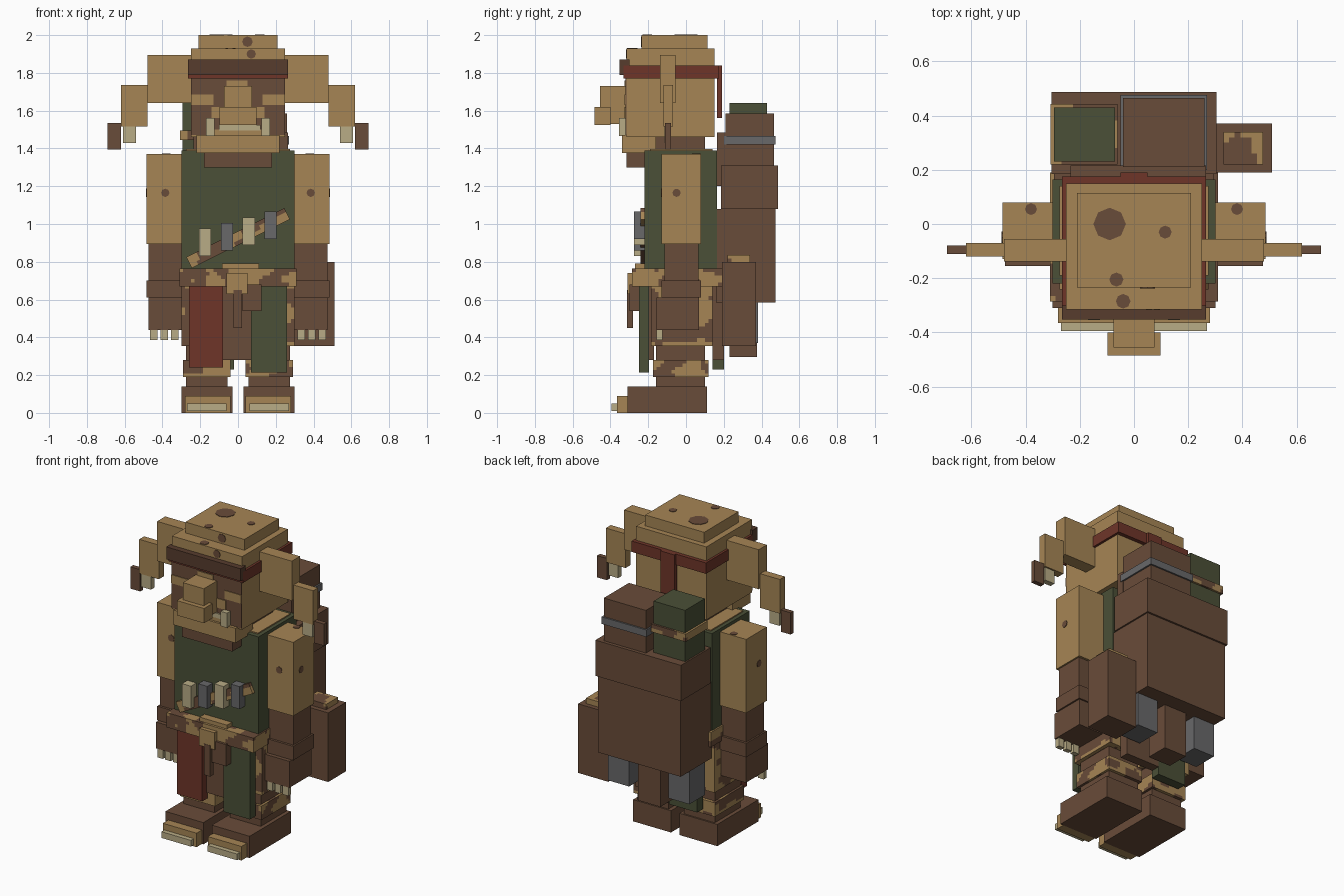
import bpy, bmesh, math
from mathutils import Vector, Matrix, noise


def material(name, rgb):
    m = bpy.data.materials.new(name)
    m.diffuse_color = (*rgb, 1)
    return m


TAN = material("tan", (0.38, 0.235, 0.09))
BROWN = material("brown", (0.141, 0.072, 0.041))
DARK = material("dark_brown", (0.095, 0.045, 0.027))
GREEN = material("green", (0.069, 0.08, 0.038))
RED = material("red", (0.156, 0.036, 0.022))
GREY = material("grey", (0.138, 0.138, 0.142))
BONE = material("bone", (0.485, 0.413, 0.238))


def finish(bm, name, mats):
    me = bpy.data.meshes.new(name)
    bm.to_mesh(me)
    bm.free()
    for m in mats:
        me.materials.append(m)
    ob = bpy.data.objects.new(name, me)
    bpy.context.collection.objects.link(ob)
    return ob


def box(name, mat, x, y, z, camo=None, level=0.08):
    """Box from (min, max) ranges; camo adds a second colour in blotches."""
    bm = bmesh.new()
    lo, hi = Vector((x[0], y[0], z[0])), Vector((x[1], y[1], z[1]))
    size = hi - lo
    bmesh.ops.create_cube(bm, size=1, matrix=Matrix.Translation((lo + hi) / 2) @ Matrix.Diagonal((*size, 1)))
    if camo:
        for a in range(3):
            no = Vector([float(i == a) for i in range(3)])
            n = max(1, round(size[a] / 0.02))
            for i in range(1, n):
                bmesh.ops.bisect_plane(bm, geom=bm.verts[:] + bm.edges[:] + bm.faces[:],
                                       plane_co=lo + no * size[a] * i / n, plane_no=no)
        for f in bm.faces:
            p = f.calc_center_median()
            f.material_index = int(noise.noise(Vector((p.x * 9, p.y * 9 + 3.3, p.z * 13))) > level)
    return finish(bm, name, [mat, camo] if camo else [mat])


def pair(name, mat, x, y, z, **kw):
    box("left_" + name, mat, (-x[1], -x[0]), y, z, **kw)
    box("right_" + name, mat, x, y, z, **kw)


def spot(name, co, radius, axis):
    """Thin eight-sided skin spot facing along an axis."""
    bm = bmesh.new()
    rot = Vector((0, 0, 1)).rotation_difference(Vector(axis)).to_matrix().to_4x4()
    bmesh.ops.create_cone(bm, cap_ends=True, segments=8, radius1=radius, radius2=radius,
                          depth=0.006, matrix=Matrix.Translation(co) @ rot)
    finish(bm, name, [BROWN])


# Feet and legs
pair("foot", BROWN, (0.03, 0.30), (-0.31, 0.11), (0, 0.14))
pair("toe", TAN, (0.04, 0.28), (-0.365, -0.31), (0, 0.09))
pair("toenail", BONE, (0.06, 0.27), (-0.395, -0.365), (0.01, 0.05))
pair("shin", BROWN, (0.055, 0.275), (-0.16, 0.10), (0.14, 0.40))
pair("shin_wrap", TAN, (0.04, 0.29), (-0.175, 0.12), (0.19, 0.28), camo=BROWN)
pair("thigh", TAN, (0.02, 0.30), (-0.185, 0.14), (0.355, 0.68), camo=BROWN)

# Hanging cloths
box("front_brown_cloth", BROWN, (-0.10, 0.09), (-0.205, -0.17), (0.28, 0.68))
box("front_red_cloth", RED, (-0.26, -0.08), (-0.25, -0.195), (0.24, 0.68))
box("front_green_cloth", GREEN, (0.07, 0.26), (-0.25, -0.195), (0.215, 0.68))
box("back_green_cloth", GREEN, (-0.22, -0.02), (0.14, 0.20), (0.23, 0.68))
box("back_brown_cloth", BROWN, (-0.02, 0.22), (0.14, 0.20), (0.28, 0.68))

# Belt with knot and pouch
box("belt", TAN, (-0.31, 0.31), (-0.285, 0.19), (0.67, 0.765), camo=BROWN, level=0.0)
box("belt_knot", TAN, (-0.06, 0.05), (-0.31, -0.27), (0.63, 0.74))
box("belt_knot_top", TAN, (-0.085, 0.11), (-0.27, -0.21), (0.75, 0.79))
box("belt_tail", BROWN, (-0.025, 0.02), (-0.312, -0.28), (0.45, 0.65))
box("belt_pouch", BROWN, (0.025, 0.125), (-0.30, -0.25), (0.54, 0.68))

# Torso, bandolier and vials
box("torso", GREEN, (-0.30, 0.30), (-0.22, 0.165), (0.76, 1.39))
box("collar", TAN, (-0.275, 0.275), (-0.19, 0.14), (1.39, 1.397))
strap = box("bandolier", TAN, (-0.29, 0.29), (-0.012, 0.012), (-0.033, 0.033), camo=BROWN, level=0.0)
strap.rotation_euler = (0, -math.radians(26.5), 0)
strap.location = (0, -0.23, 0.925)
for i in range(4):
    x, z = -0.175 + i * 0.116, 0.83 + i * 0.03
    box("vial_%d" % (i + 1), GREY if i % 2 else BONE, (x - 0.032, x + 0.032), (-0.275, -0.22), (z, z + 0.145))

# Arms
pair("upper_arm", TAN, (0.30, 0.485), (-0.13, 0.08), (0.895, 1.37))
pair("forearm", BROWN, (0.30, 0.475), (-0.115, 0.065), (0.60, 0.895))
pair("wrist_cuff", BROWN, (0.27, 0.485), (-0.13, 0.08), (0.61, 0.70))
pair("hand", BROWN, (0.28, 0.475), (-0.155, 0.07), (0.44, 0.61))
for i in range(3):
    x = 0.315 + i * 0.056
    pair("fingernail_%d" % (i + 1), BONE, (x, x + 0.04), (-0.155, -0.125), (0.385, 0.44))
for s in (-1, 1):
    spot("arm_front_spot", (s * 0.385, -0.13, 1.165), 0.022, (0, -1, 0))
    spot("arm_side_spot", (s * 0.485, -0.05, 1.165), 0.022, (s, 0, 0))
    spot("arm_top_spot", (s * 0.38, 0.055, 1.37), 0.022, (0, 0, 1))

# Head: tan skull with a dark painted face
box("neck", BROWN, (-0.18, 0.18), (-0.17, 0.10), (1.36, 1.47))
box("head", TAN, (-0.25, 0.25), (-0.315, 0.15), (1.46, 1.93))
box("crown", TAN, (-0.21, 0.21), (-0.235, 0.115), (1.93, 2.0))
box("face_paint", BROWN, (-0.25, 0.25), (-0.321, -0.314), (1.47, 1.78))
pair("cheek_patch", TAN, (0.13, 0.25), (-0.325, -0.32), (1.63, 1.685))
pair("lower_cheek_patch", TAN, (0.07, 0.14), (-0.325, -0.32), (1.56, 1.62))
box("brow_patch", TAN, (-0.06, 0.05), (-0.325, -0.32), (1.70, 1.76))
box("mouth_patch", TAN, (-0.13, 0.13), (-0.326, -0.32), (1.47, 1.50))
box("teeth", BONE, (-0.10, 0.12), (-0.33, -0.32), (1.495, 1.525))
pair("tusk", BONE, (0.125, 0.17), (-0.355, -0.315), (1.465, 1.56))
box("nose_bridge", TAN, (-0.075, 0.075), (-0.455, -0.31), (1.53, 1.73))
box("nose_tip", TAN, (-0.097, 0.097), (-0.485, -0.40), (1.525, 1.62))
box("jaw", TAN, (-0.22, 0.22), (-0.34, -0.16), (1.375, 1.47))
box("chin", BROWN, (-0.18, 0.18), (-0.315, -0.18), (1.30, 1.375))
box("headband", RED, (-0.265, 0.265), (-0.33, 0.175), (1.77, 1.84))
box("headband_front", DARK, (-0.265, 0.265), (-0.352, -0.30), (1.79, 1.87))
box("headband_tail", RED, (-0.05, 0.05), (0.165, 0.19), (1.56, 1.84))
for x, y, r, z in ((-0.09, 0.0, 0.06, 2.0), (0.115, -0.03, 0.024, 2.0), (-0.065, -0.205, 0.026, 2.0),
                   (-0.04, -0.285, 0.027, 1.93)):
    spot("head_top_spot", (x, y, z), r, (0, 0, 1))
spot("crown_front_spot", (0.05, -0.235, 1.965), 0.028, (0, -1, 0))
spot("brow_front_spot", (0.07, -0.315, 1.90), 0.025, (0, -1, 0))

# Drooping ears with tips
pair("ear_base", TAN, (0.25, 0.48), (-0.138, -0.055), (1.64, 1.895))
pair("ear_middle", TAN, (0.48, 0.62), (-0.12, -0.07), (1.515, 1.735))
pair("ear_tip", BROWN, (0.62, 0.69), (-0.11, -0.08), (1.395, 1.535))
pair("ear_ring", BONE, (0.54, 0.61), (-0.115, -0.08), (1.43, 1.515))

# Backpack
box("pack", BROWN, (-0.295, 0.295), (0.16, 0.475), (0.585, 1.08))
box("pack_flap", BROWN, (-0.305, 0.305), (0.185, 0.487), (1.08, 1.31))
box("pack_frame", BROWN, (-0.235, 0.265), (0.165, 0.215), (1.20, 1.485))
box("pack_bundle", BROWN, (-0.04, 0.26), (0.21, 0.465), (1.30, 1.585))
box("bundle_strap", GREY, (-0.05, 0.27), (0.20, 0.475), (1.42, 1.465))
box("bedroll", GREEN, (-0.295, -0.07), (0.23, 0.43), (1.30, 1.64))
box("bedroll_strap", TAN, (-0.308, -0.06), (0.22, 0.443), (1.445, 1.495), camo=BROWN, level=0.0)

# Side bag and hanging gear
box("side_bag", BROWN, (0.295, 0.51), (0.19, 0.37), (0.355, 0.80))
box("side_bag_cap", TAN, (0.33, 0.475), (0.22, 0.34), (0.80, 0.835), camo=BROWN)
pair("hanging_cup", GREY, (0.14, 0.29), (0.22, 0.38), (0.37, 0.59))
box("hanging_pouch", BROWN, (-0.08, 0.08), (0.23, 0.375), (0.295, 0.59))
